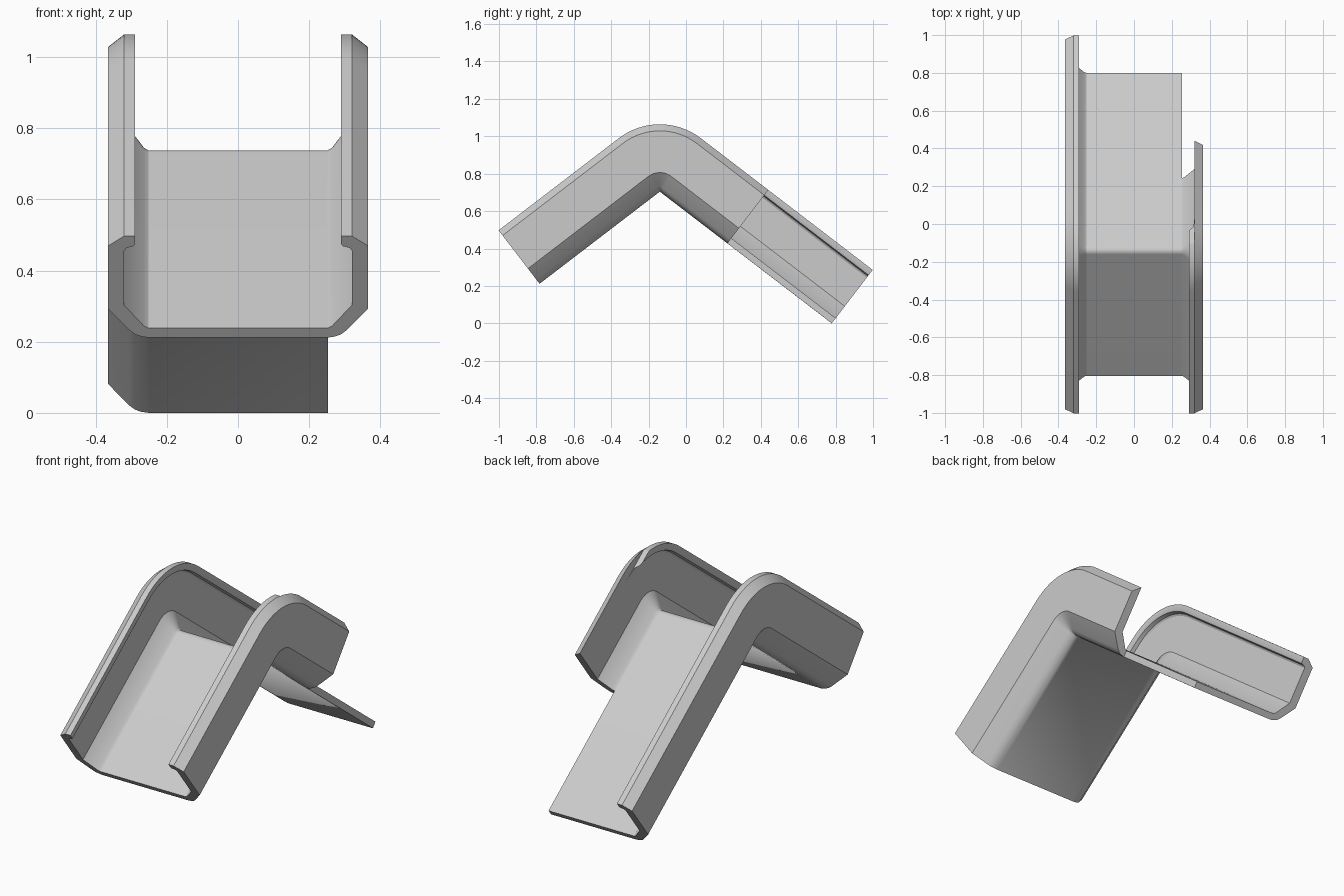
import bpy, bmesh, math
from mathutils import Matrix, Vector

if "Cube" in bpy.data.objects:
    bpy.data.objects.remove(bpy.data.objects["Cube"])

SLOPE = math.radians(37.45)              # pitch of both arms
CREST = Vector((0, -0.14, 0.704))        # underside ridge, centre of the bend
FRONT, BACK = 0.81, 1.158                # arm lengths from the ridge
BEND_STEPS = 16

# Half section (across, height above underside): outer face, lip, then inner face
outer = [(0.25, 0), (0.272, 0.004), (0.29, 0.012), (0.305, 0.026), (0.365, 0.102),
         (0.365, 0.325), (0.32, 0.36), (0.29, 0.36)]
inner = [(0.29, 0.332), (0.294, 0.324), (0.314, 0.318), (0.32, 0.308),
         (0.32, 0.115), (0.265, 0.042), (0.252, 0.034)]
half = outer + inner
section = half + [(-x, n) for x, n in reversed(half)]


def point(x, along, n, angle):
    """Place a section point: angle is the pitch, along is the run from the ridge."""
    c, s = math.cos(angle), math.sin(angle)
    return CREST + Vector((x, along * c + n * s, -along * s + n * c))


def finish(bm, name):
    bmesh.ops.recalc_face_normals(bm, faces=bm.faces)
    mesh = bpy.data.meshes.new(name)
    bm.to_mesh(mesh)
    bm.free()
    obj = bpy.data.objects.new(name, mesh)
    bpy.context.collection.objects.link(obj)
    return obj


def back_arm_box(name, x, along, n):
    """Box aligned with the back arm, given as ranges."""
    bm = bmesh.new()
    bmesh.ops.create_cube(bm, size=1)
    for v in bm.verts:
        v.co = point(x[v.co.x > 0], along[v.co.y > 0], n[v.co.z > 0], SLOPE)
    return finish(bm, name)


# Channel swept over the bend
stations = [(-FRONT, -SLOPE)]
stations += [(0, -SLOPE + 2 * SLOPE * i / BEND_STEPS) for i in range(BEND_STEPS + 1)]
stations += [(BACK, SLOPE)]
bm = bmesh.new()
rings = [[bm.verts.new(point(x, a, n, t)) for x, n in section] for a, t in stations]
for r0, r1 in zip(rings, rings[1:]):
    for i in range(len(section)):
        j = (i + 1) % len(section)
        bm.faces.new((r0[i], r0[j], r1[j], r1[i]))
bm.faces.new(rings[0])
bm.faces.new(rings[-1])
bmesh.ops.remove_doubles(bm, verts=bm.verts, dist=0.0005)
channel = finish(bm, "bent_channel")

# Remove the rear part of the left wall and the lip ahead of it
cutters = [back_arm_box("wall_cutter", (0.253, 0.6), (0.455, 1.5), (-0.2, 0.6)),
           back_arm_box("lip_cutter", (0.2, 0.32), (-0.3, 1.5), (0.308, 0.6))]
bpy.context.view_layer.objects.active = channel
channel.select_set(True)
for cutter in cutters:
    mod = channel.modifiers.new(cutter.name, 'BOOLEAN')
    mod.operation = 'DIFFERENCE'
    mod.solver = 'EXACT'
    mod.object = cutter
    bpy.ops.object.modifier_apply(modifier=mod.name)
    bpy.data.objects.remove(cutter)

# Plain grey finish
grey = bpy.data.materials.new("light_grey")
grey.use_nodes = True
colour = (0.6, 0.6, 0.6, 1)
grey.diffuse_color = colour
grey.node_tree.nodes["Principled BSDF"].inputs["Base Color"].default_value = colour
channel.data.materials.clear()
channel.data.materials.append(grey)
bpy.ops.object.shade_smooth_by_angle(angle=math.radians(30))
